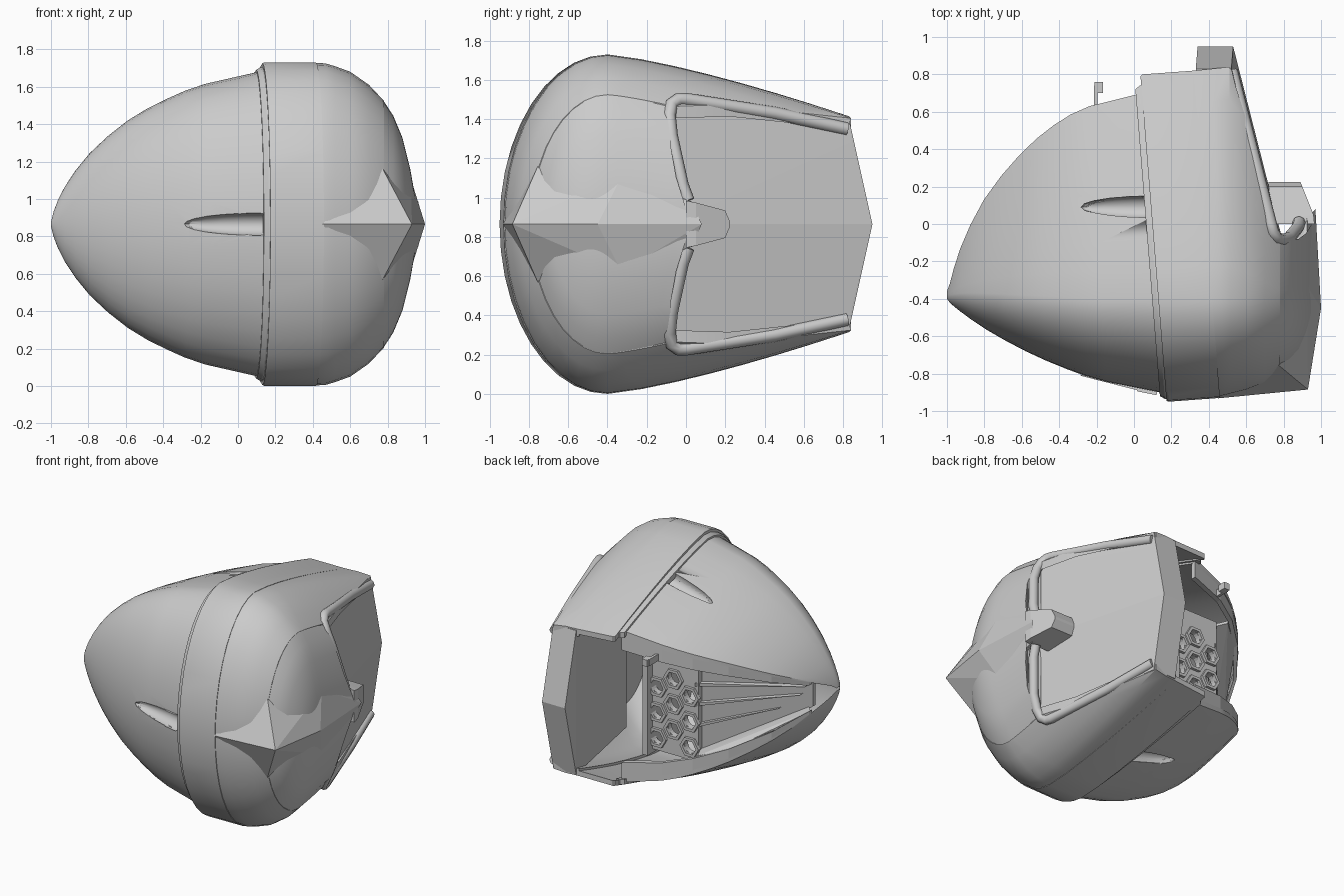
import bpy, bmesh
from math import sin, cos, pi, radians
from mathutils import Vector, Matrix

if "Cube" in bpy.data.objects:
    bpy.data.objects.remove(bpy.data.objects["Cube"])

ZC = 0.865  # height of the symmetry plane


def finish(name, bm, smooth=True):
    bmesh.ops.recalc_face_normals(bm, faces=bm.faces)
    me = bpy.data.meshes.new(name)
    bm.to_mesh(me)
    bm.free()
    ob = bpy.data.objects.new(name, me)
    bpy.context.collection.objects.link(ob)
    if smooth:
        bpy.ops.object.select_all(action='DESELECT')
        ob.select_set(True)
        bpy.context.view_layer.objects.active = ob
        bpy.ops.object.shade_smooth_by_angle(angle=radians(25))
    return ob


def section(yf, yb, yt, h, hb, n=10):
    """Egg-shaped cross-section (y, z): ellipse in front, gentle taper to the open back."""
    up = [(yt - (yt - yf) * cos(a), h * sin(a)) for a in (pi / 2 * i / n for i in range(n + 1))]
    up += [(yt + (yb - yt) * t, h - (h - hb) * t ** 1.3) for t in (i / 7 for i in range(1, 8))]
    return [(y, -z) for y, z in reversed(up[1:])] + up


def refine(rows):
    """Insert a smooth in-between row between neighbours (four-point scheme)."""
    out = []
    for i, (b, c) in enumerate(zip(rows, rows[1:])):
        out.append(b)
        if 0 < i < len(rows) - 2:
            a, d = rows[i - 1], rows[i + 2]
            out.append(tuple((9 * (q + r) - p - s) / 16 for p, q, r, s in zip(a, b, c, d)))
    return out + [rows[-1]]


def loft(name, rows, inner=0.0):
    """Skin rows of (x, shear, yf, yb, yt, h, hb); inner scale > 0 makes a hollow C-shaped wall."""
    bm = bmesh.new()
    rings = []
    for x, k, *p in rows:
        s = section(*p)
        if inner:
            yb = p[1]
            s = s + [(yb + (y - yb) * inner, z * inner) for y, z in reversed(s)]
        rings.append([bm.verts.new((x + k * y, y, ZC + z)) for y, z in s])
    n = len(rings[0])
    for a, b in zip(rings, rings[1:]):
        for i in range(n):
            j = (i + 1) % n
            bm.faces.new((a[i], a[j], b[j], b[i]))
    bm.faces.new(rings[0])
    bm.faces.new(rings[-1])
    return finish(name, bm)


def hull(name, pts):
    bm = bmesh.new()
    for p in pts:
        bm.verts.new(p)
    bmesh.ops.convex_hull(bm, input=bm.verts)
    return finish(name, bm, False)


def box(name, lo, hi):
    return hull(name, [(x, y, z) for x in (lo[0], hi[0]) for y in (lo[1], hi[1]) for z in (lo[2], hi[2])])


def cut(ob, cutter):
    m = ob.modifiers.new("cut", 'BOOLEAN')
    m.operation, m.object, m.solver = 'DIFFERENCE', cutter, 'EXACT'
    cutter.hide_render = True
    cutter.hide_viewport = True


# Pointed left shell, open at the back
nose_rows = [
    (-1.00, 0, -.40, -.36, -.38, .012, .008),
    (-.985, 0, -.42, -.32, -.38, .07, .04),
    (-.93, -.01, -.47, -.13, -.37, .20, .13),
    (-.80, -.02, -.565, .13, -.37, .38, .25),
    (-.60, -.03, -.68, .37, -.38, .555, .37),
    (-.40, -.05, -.775, .53, -.39, .67, .45),
    (-.20, -.06, -.845, .63, -.40, .75, .51),
    (.10, -.08, -.91, .70, -.40, .82, .57)]
left = loft("nose_shell", refine(nose_rows), .93)

# Inward flange along the rear opening of the nose shell
for s, tag in ((1, "upper"), (-1, "lower")):
    for i, (a, b) in enumerate(zip(nose_rows[2:], nose_rows[3:])):
        hull(f"opening_rim_{tag}_{i}", [(r[0] + r[1] * r[3], r[3] - d, ZC + s * r[6] * f)
                                        for r in (a, b) for d in (0, .04) for f in (.99, .74)])

# Scooped grooves on the front, top and bottom of the nose shell, each with a lined floor
cutters = bmesh.new()
for tag, loc, rot, scl, out in [
        ("front", (.12, -.915, ZC), Matrix.Rotation(-.25, 4, 'Z'), (.42, .07, .06), Vector((0, -1, 0))),
        ("top", (.09, .09, ZC + .722), Matrix.Rotation(-.26, 4, 'Y'), (.39, .06, .06), Vector((0, 0, 1))),
        ("bottom", (.09, .09, ZC - .722), Matrix.Rotation(.26, 4, 'Y'), (.39, .06, .06), Vector((0, 0, -1)))]:
    place = Matrix.Translation(loc) @ rot @ Matrix.Diagonal((*scl, 1))
    bmesh.ops.create_uvsphere(cutters, u_segments=20, v_segments=12, radius=1, matrix=place)
    bm = bmesh.new()
    bmesh.ops.create_uvsphere(bm, u_segments=20, v_segments=12, radius=1)
    bmesh.ops.delete(bm, geom=[v for v in bm.verts if v.co.dot(out) > .15 or v.co.x > .02], context='VERTS')
    bm.transform(place)
    finish("groove_floor_" + tag, bm)
cut(left, finish("groove_cutter", cutters))
left.modifiers.new("even_shading", 'WEIGHTED_NORMAL').keep_sharp = True

# Lip and raised band around the middle
loft("band_lip", [(.065, -.08, -.92, .72, -.4, .825, .57),
                  (.09, -.08, -.935, .74, -.4, .84, .57),
                  (.12, -.08, -.935, .74, -.4, .84, .57)], .93)
loft("band", [(.098, -.08, -.945, .79, -.4, .86, .56),
              (.11, -.08, -.95, .80, -.4, .865, .56),
              (.385, -.08, -.93, .82, -.4, .865, .55)], .93)

# Right dome: hollow wall, then its solid cap
loft("dome_wall", [
    (.38, -.08, -.925, .82, -.4, .862, .55),
    (.45, -.04, -.92, .83, -.4, .86, .55),
    (.515, -.005, -.91, .84, -.4, .845, .54),
    (.60, 0, -.89, .56, -.4, .815, .57),
    (.70, 0, -.85, .22, -.4, .745, .61),
    (.78, 0, -.79, -.06, -.4, .66, .60)], .9)
loft("dome_cap", [
    (.775, 0, -.79, -.06, -.4, .665, .60),
    (.83, 0, -.75, -.08, -.4, .58, .53),
    (.88, 0, -.69, -.08, -.4, .46, .41),
    (.92, 0, -.60, -.05, -.4, .30, .24),
    (.95, 0, -.52, .0, -.4, .13, .08)])

# Faceted spike on the dome with a ridge running backwards
pts = [(.45, -.932, ZC), (.93, -.885, ZC), (1.0, -.45, ZC), (.97, .08, ZC), (.6, -.4, ZC)]
for s in (1, -1):
    pts += [(.755, -.74, ZC + .33 * s), (.925, -.33, ZC + .24 * s), (.925, .03, ZC + .115 * s)]
hull("dome_spike", pts)
hull("ridge_block", [(x, y, ZC + s * z) for s in (1, -1) for x, y, z in
                     [(.74, .0, .12), (.965, .0, .12), (.96, .05, .11), (.9, .2, .07), (.72, .2, .07),
                      (.89, .225, .01), (.72, .225, .01)]])


# Flat side panel, slightly raised along its middle, with a pointed rear edge
def panel_x(y):
    return .79 - .255 * (y + .07)


outline = [(-.1, .6, .045), (.83, .54, .04), (.845, .42, .03), (.95, 0, 0), (-.08, 0, .0)]
hull("side_panel", [(panel_x(y) - d - drop, y, ZC + s * z)
                    for y, z, drop in outline for s in (1, -1) for d in (0, .19)])

# Raised bead framing the panel, above and below
for s, tag in ((1, "upper"), (-1, "lower")):
    cu = bpy.data.curves.new("panel_bead_" + tag, 'CURVE')
    cu.dimensions = '3D'
    cu.bevel_depth, cu.bevel_resolution, cu.use_fill_caps = .034, 2, True
    path = [(.82, .485, 0), (.45, .565, 0), (.0, .635, 0), (-.04, .635, 0), (-.075, .61, .01),
            (-.085, .55, .04), (-.075, .45, .08), (-.02, .2, .14), (.01, .12, .155)]
    sp = cu.splines.new('POLY')
    sp.points.add(len(path) - 1)
    for p, (y, z, dx) in zip(sp.points, path):
        p.co = (panel_x(y) + dx - .042, y, ZC + s * z, 1)
    sp.use_smooth = True
    bpy.context.collection.objects.link(bpy.data.objects.new(cu.name, cu))

# Vent plate and divider inside the rear opening
plate = box("vent_plate", (-.39, .37, .45), (.02, .41, 1.22))
box("divider_wall", (-.01, .1, .42), (.03, .47, 1.24))
spots = [(-.19 + c * .135, ZC - .03 + r * .19 + (.095 if c else 0))
         for c in (-1, 0, 1) for r in (-1, 0, 1) if not (c and r > 0)]
spots += [(-.325, ZC - .315), (-.055, ZC - .315)]
bm = bmesh.new()
for x, z in spots:
    bmesh.ops.create_cone(bm, cap_ends=True, segments=12, radius1=.05, radius2=.05, depth=.2,
                          matrix=Matrix.Translation((x, .39, z)) @ Matrix.Rotation(pi / 2, 4, 'X'))
cut(plate, finish("hole_cutter", bm, False))

# Hexagonal collars around the vent holes
bm = bmesh.new()
for x, z in spots:
    loops = [[bm.verts.new((x + r * cos(i * pi / 3), y, z + r * sin(i * pi / 3))) for i in range(6)]
             for r, y in ((.078, .40), (.078, .43), (.055, .43), (.055, .37))]
    for a, b in zip(loops, loops[1:]):
        for i in range(6):
            j = (i + 1) % 6
            bm.faces.new((a[i], a[j], b[j], b[i]))
finish("vent_collars", bm, False)

# Recessed wall and sloped floor and roof towards the nose
hull("cavity_wall", [(x, y - d, ZC + s * h) for s in (1, -1) for d in (0, .03)
                     for x, y, h in [(-.38, .38, .34), (-.62, .06, .3), (-.9, -.22, .1)]])
for s, tag in ((1, "roof"), (-1, "floor")):
    hull("cavity_" + tag, [(x, y, ZC + s * (h + d)) for d in (0, .02) for x, y, h in
                           [(-.38, .37, .33), (-.43, .48, .33), (-.63, .32, .275), (-.93, -.15, .1),
                            (-.88, -.2, .1), (-.6, .06, .26)]])

# Thin tapered fins running from the vent plate
for i, (z, end) in enumerate([(1.03, 1), (.88, .95), (.72, .75)]):
    tip = Vector((-.38, .37, z)).lerp(Vector((-.88, -.15, ZC + (z - ZC) * .4)), end)
    hull(f"fin_{i + 1}", [(-.37, .42, z + .012), (-.37, .42, z - .012), (-.37, .33, z + .02),
                          (-.37, .33, z - .02), tip, tip + Vector((0, -.05, 0))])

# Small clip on the rear edge of the nose shell
box("edge_clip", (-.215, .6, 1.25), (-.195, .74, 1.3))
box("edge_clip_tip", (-.21, .7, 1.25), (-.165, .76, 1.3))
